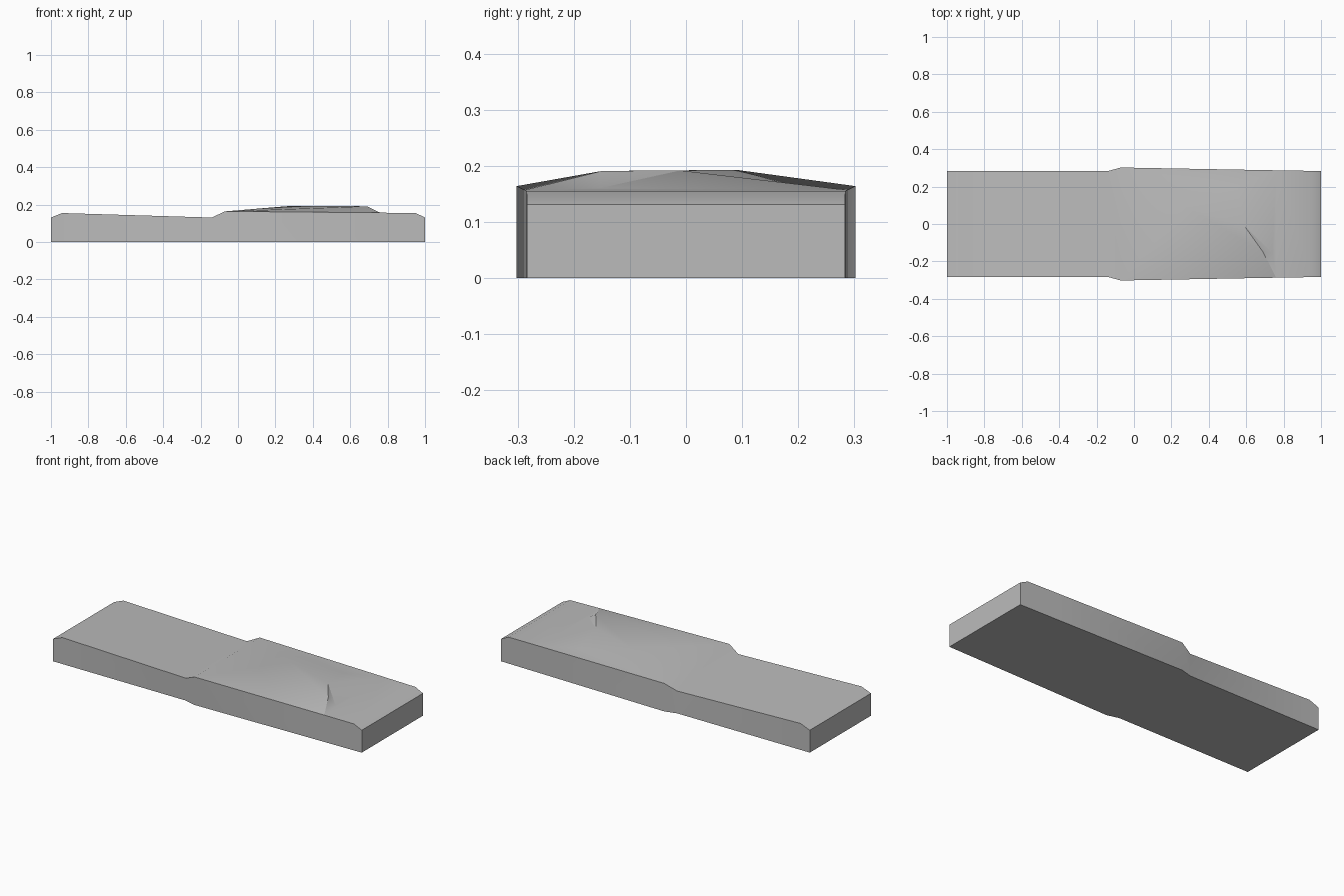
import bpy
import bmesh
import math

cube = bpy.data.objects.get("Cube")
if cube:
    bpy.data.objects.remove(cube, do_unlink=True)

grey = bpy.data.materials.new("plain grey")
grey.use_nodes = True
colour = (0.5, 0.5, 0.5, 1)
grey.diffuse_color = colour
grey.node_tree.nodes["Principled BSDF"].inputs["Base Color"].default_value = colour

# Outline stations along the length: x, half width, height of the top edge
stations = [(-1, .283, .131), (-.94, .283, .155), (-.14, .283, .131),
            (-.07, .302, .164), (.76, .287, .157), (.95, .284, .155), (1, .283, .131)]
CREST, FOOT = 3, 4

bm = bmesh.new()
rings = []
for x, w, h in stations:
    rings.append([bm.verts.new(p) for p in
                  ((x, -w, 0), (x, w, 0), (x, w, h), (x, -w, h))])

# Body: walls, base and the plain stretches of the top
for i, (a, b) in enumerate(zip(rings, rings[1:])):
    for j in range(4):
        if i == CREST and j == 2:
            continue
        k = (j + 1) % 4
        bm.faces.new((a[j], a[k], b[k], b[j]))
bm.faces.new(rings[0])
bm.faces.new(rings[-1])

# Raised mound between the crest and the foot of the top
back_crest, front_crest = rings[CREST][2:]
back_foot, front_foot = rings[FOOT][2:]
shoulder = bm.verts.new((.28, .09, .193))
ridge = bm.verts.new((.59, -.01, .192))
peak = bm.verts.new((.69, -.15, .191))
toe = bm.verts.new((.74, -.155, .16))
hollow = bm.verts.new((.55, .2, .162))
for face in ((front_crest, shoulder, back_crest), (front_crest, peak, shoulder),
             (shoulder, peak, ridge), (peak, toe, ridge),
             (back_crest, shoulder, hollow), (shoulder, ridge, hollow),
             (back_crest, hollow, back_foot), (hollow, ridge, back_foot),
             (ridge, toe, back_foot), (front_crest, front_foot, peak),
             (peak, front_foot, toe), (toe, front_foot, back_foot)):
    bm.faces.new(face)
bmesh.ops.recalc_face_normals(bm, faces=bm.faces)

mesh = bpy.data.meshes.new("contoured_slab")
bm.to_mesh(mesh)
bm.free()
mesh.materials.append(grey)
slab = bpy.data.objects.new("contoured_slab", mesh)
bpy.context.collection.objects.link(slab)
bpy.ops.object.select_all(action="DESELECT")
slab.select_set(True)
bpy.context.view_layer.objects.active = slab
bpy.ops.object.shade_smooth_by_angle(angle=math.radians(30))
